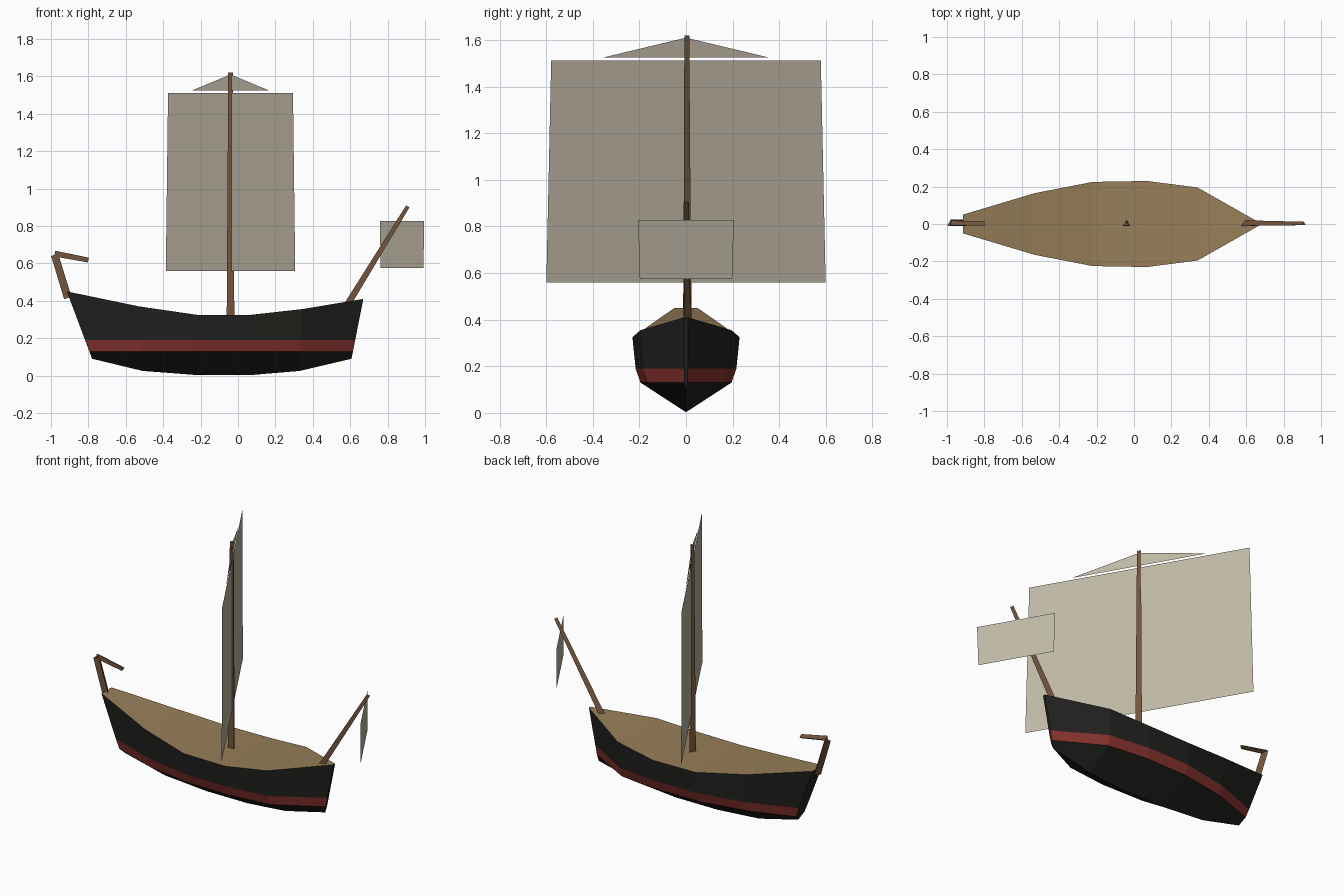
import bpy
import bmesh
from mathutils import Vector
from math import cos, sin, radians

if "Cube" in bpy.data.objects:
    bpy.data.objects.remove(bpy.data.objects["Cube"])


def material(name, rgb):
    m = bpy.data.materials.new(name)
    m.diffuse_color = (*rgb, 1)
    m.use_nodes = True
    m.node_tree.nodes["Principled BSDF"].inputs["Base Color"].default_value = m.diffuse_color
    return m


BLACK = material("tarred_wood", (0.015, 0.015, 0.013))
RED = material("red_paint", (0.24, 0.033, 0.027))
PLANK = material("deck_planks", (0.31, 0.21, 0.10))
WOOD = material("spar_wood", (0.17, 0.09, 0.045))
CLOTH = material("sail_cloth", (0.52, 0.48, 0.38))


def mesh_object(name, verts, faces, mats, face_mats=None, recalc=False):
    me = bpy.data.meshes.new(name)
    me.from_pydata([tuple(v) for v in verts], [], faces)
    for m in mats:
        me.materials.append(m)
    if face_mats:
        for p, i in zip(me.polygons, face_mats):
            p.material_index = i
    if recalc:
        bm = bmesh.new()
        bm.from_mesh(me)
        bmesh.ops.recalc_face_normals(bm, faces=bm.faces)
        bm.to_mesh(me)
        bm.free()
    ob = bpy.data.objects.new(name, me)
    bpy.context.collection.objects.link(ob)
    return ob


def spar(name, a, b, r1, r2):
    """Three-sided tapered pole in the xz plane, one corner facing +y."""
    a, b = Vector(a), Vector(b)
    y = Vector((0, 1, 0))
    side = y.cross((b - a).normalized())
    verts = []
    for p, r in ((a, r1), (b, r2)):
        for k in range(3):
            t = radians(120 * k)
            verts.append(p + (y * cos(t) + side * sin(t)) * r)
    faces = [(k, (k + 1) % 3, (k + 1) % 3 + 3, k + 3) for k in range(3)]
    mesh_object(name, verts, faces + [(2, 1, 0), (3, 4, 5)], [WOOD], recalc=True)


def sail(name, x, rows):
    """Flat sail braced 30 degrees; rows are (half width, z), bottom to top."""
    d = Vector((-0.5, 0.866, 0))
    left = [Vector((x, 0, z)) - d * w for w, z in rows]
    right = [Vector((x, 0, z)) + d * w for w, z in rows if w > 0]
    verts = left + right[::-1]
    mesh_object(name, verts, [tuple(range(len(verts)))[::-1]], [CLOTH])


# hull stations: deck x, deck z, deck half width, keel x, keel z
stations = [
    (-0.915, 0.45, 0.050, -0.78, 0.09),
    (-0.53, 0.37, 0.165, -0.51, 0.025),
    (-0.22, 0.325, 0.225, -0.22, 0.003),
    (0.07, 0.325, 0.23, 0.07, 0.003),
    (0.34, 0.355, 0.195, 0.33, 0.025),
    (0.67, 0.41, 0.008, 0.607, 0.09),
]
verts, deck_verts = [], []
for dx, dz, w, kx, kz in stations:
    half = []
    for z, s in ((dz, 1.0), (0.19, 0.94), (0.13, 0.85)):
        x = kx + (dx - kx) * (z - kz) / (dz - kz)
        half.append((x, w * s, z))
    ring = [(x, -y, z) for x, y, z in half] + [(kx, 0, kz)] + half[::-1]
    verts += ring
    deck_verts += [ring[0], ring[-1]]

# hull skin with the red stripe, closed at stem and stern
n = len(stations)
faces, face_mats = [], []
for i in range(n - 1):
    for j in range(6):
        a = i * 7 + j
        faces.append((a, a + 1, a + 8, a + 7))
        face_mats.append(1 if j in (1, 4) else 0)
faces += [tuple(range(7)), tuple(range(7 * (n - 1), 7 * n))]
face_mats += [0, 0]
mesh_object("hull", verts, faces, [BLACK, RED], face_mats, recalc=True)

# deck
mesh_object("deck", deck_verts,
            [(2 * i, 2 * i + 2, 2 * i + 3, 2 * i + 1) for i in range(n - 1)], [PLANK])

# spars
spar("mast", (-0.04, 0, 0.27), (-0.04, 0, 1.62), 0.024, 0.014)
spar("bowsprit", (0.585, 0, 0.38), (0.908, 0, 0.905), 0.020, 0.012)
spar("stern_post", (-0.91, 0, 0.415), (-0.98, 0, 0.645), 0.024, 0.023)
spar("tiller", (-0.98, 0, 0.652), (-0.80, 0, 0.618), 0.018, 0.015)

# sails
sail("main_sail", -0.04, [(0.692, 0.56), (0.668, 1.512)])
sail("top_sail", -0.04, [(0.41, 1.525), (0, 1.61)])
sail("bow_sail", 0.877, [(0.229, 0.575), (0.237, 0.827)])
